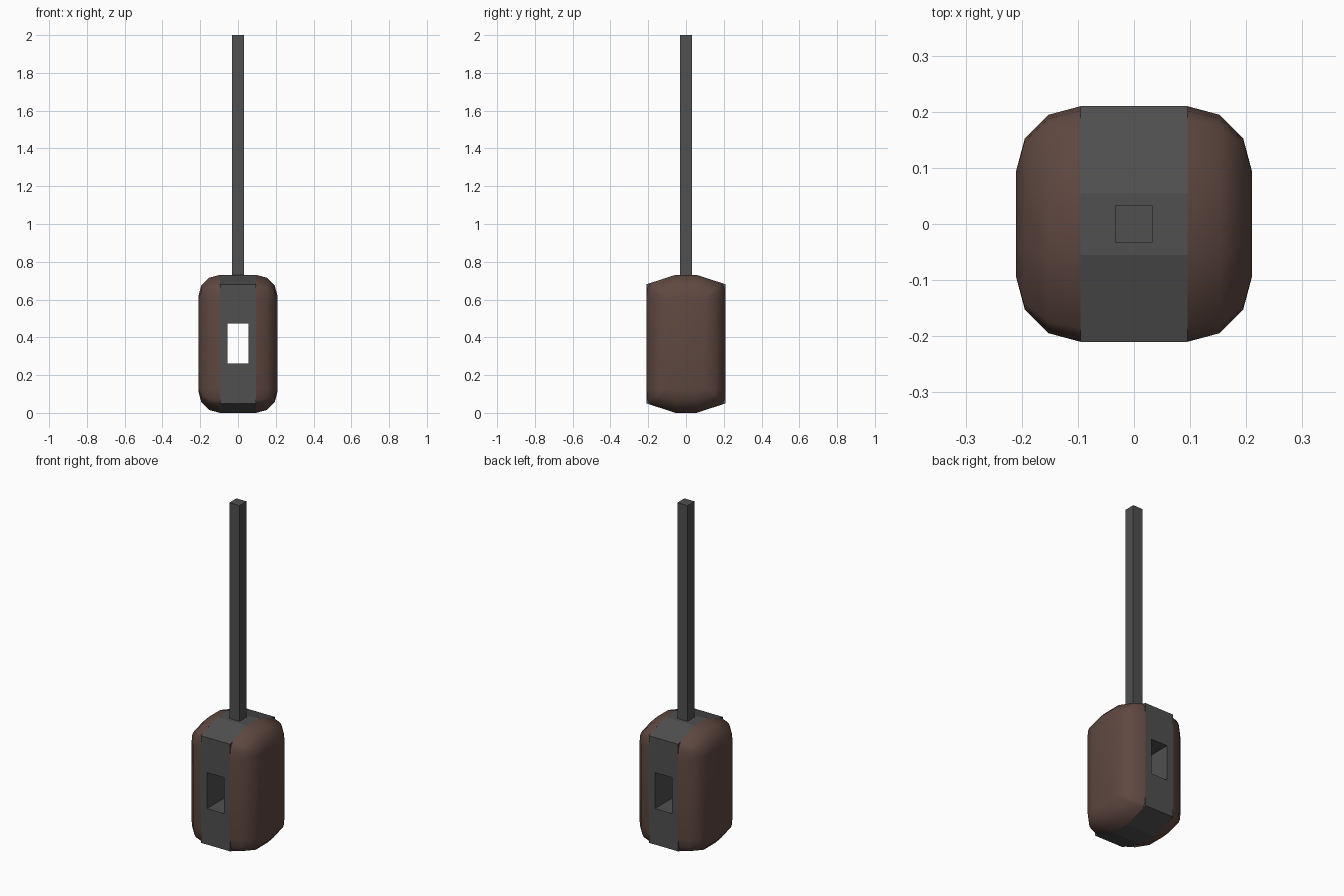
import bpy, bmesh, math

if "Cube" in bpy.data.objects:
    bpy.data.objects.remove(bpy.data.objects["Cube"])

H = 0.731            # height of the head
MID = H / 2
SEAM = 0.095         # half width of the middle band
ROUND = 0.115        # rounding radius of the side shells


def material(name, rgb):
    m = bpy.data.materials.new(name)
    m.diffuse_color = (*rgb, 1)
    m.use_nodes = True
    m.node_tree.nodes["Principled BSDF"].inputs["Base Color"].default_value = m.diffuse_color
    return m


def add_object(name, bm, mat):
    bmesh.ops.recalc_face_normals(bm, faces=bm.faces)
    me = bpy.data.meshes.new(name)
    bm.to_mesh(me)
    bm.free()
    ob = bpy.data.objects.new(name, me)
    bpy.context.collection.objects.link(ob)
    if mat:
        me.materials.append(mat)
    return ob


def box(name, x, y, z0, z1, mat=None):
    bm = bmesh.new()
    bmesh.ops.create_cube(bm, size=1)
    for v in bm.verts:
        v.co = (v.co.x * 2 * x, v.co.y * 2 * y, z0 + (v.co.z + 0.5) * (z1 - z0))
    return add_object(name, bm, mat)


def full_loop(quarter):
    """Mirror a quarter outline (y, z above middle), top to side, into a closed loop."""
    right = quarter + [(y, -z) for y, z in reversed(quarter)]
    return right + [(-y, z) for y, z in reversed(right)]


def loft(name, rings, mat, cap_start=True):
    bm = bmesh.new()
    loops = [[bm.verts.new((x, y, MID + z)) for y, z in pts] for x, pts in rings]
    n = len(loops[0])
    for a, b in zip(loops, loops[1:]):
        for i in range(n):
            j = (i + 1) % n
            bm.faces.new((a[i], a[j], b[j], b[i]))
    bm.faces.new(loops[-1])
    if cap_start:
        bm.faces.new(loops[0])
    bmesh.ops.remove_doubles(bm, verts=bm.verts, dist=1e-5)
    return add_object(name, bm, mat)


grey = material("dark_metal", (0.08, 0.08, 0.08))
brown = material("brown_shell", (0.115, 0.065, 0.052))

# middle band: octagonal slab with a rectangular tunnel from front to back
octagon = full_loop([(0.055, MID), (0.21, 0.315)])
band = loft("middle_band", [(-SEAM, octagon), (SEAM, octagon)], grey)
cutter = box("tunnel_cutter", 0.055, 0.5, 0.262, 0.474, grey)
cutter.hide_render = True
cutter.hide_set(True)
cut = band.modifiers.new("tunnel", "BOOLEAN")
cut.operation = "DIFFERENCE"
cut.solver = "EXACT"
cut.object = cutter

# rounded side shells, shrinking from the seam to a flat outer face
outer = [(0.055, MID), (0.186, 0.323), (0.202, 0.298), (0.21, 0.24)]
core = [(0.041, MID - ROUND)] + [(0.095, 0.236)] * 3
for side, name in ((1, "right_shell"), (-1, "left_shell")):
    rings = []
    for k in range(4):
        a = math.radians(30 * k)
        c = math.cos(a)
        quarter = [(cy + (oy - cy) * c, cz + (oz - cz) * c)
                   for (oy, oz), (cy, cz) in zip(outer, core)]
        rings.append((side * (SEAM + ROUND * math.sin(a)), full_loop(quarter)))
    # outermost ring collapses its corner points, so cap it with the merged outline
    bm = bmesh.new()
    loops = [[bm.verts.new((x, y, MID + z)) for y, z in pts] for x, pts in rings]
    n = len(loops[0])
    for p, q in zip(loops, loops[1:]):
        for i in range(n):
            j = (i + 1) % n
            bm.faces.new((p[i], p[j], q[j], q[i]))
    bm.faces.new(loops[-1])
    bmesh.ops.remove_doubles(bm, verts=bm.verts, dist=1e-5)
    shell = add_object(name, bm, brown)
    bpy.ops.object.select_all(action="DESELECT")
    shell.select_set(True)
    bpy.context.view_layer.objects.active = shell
    bpy.ops.object.shade_smooth_by_angle(angle=math.radians(50))

# square pole rising from the head
box("pole", 0.033, 0.033, H - 0.01, 2.0, grey)
